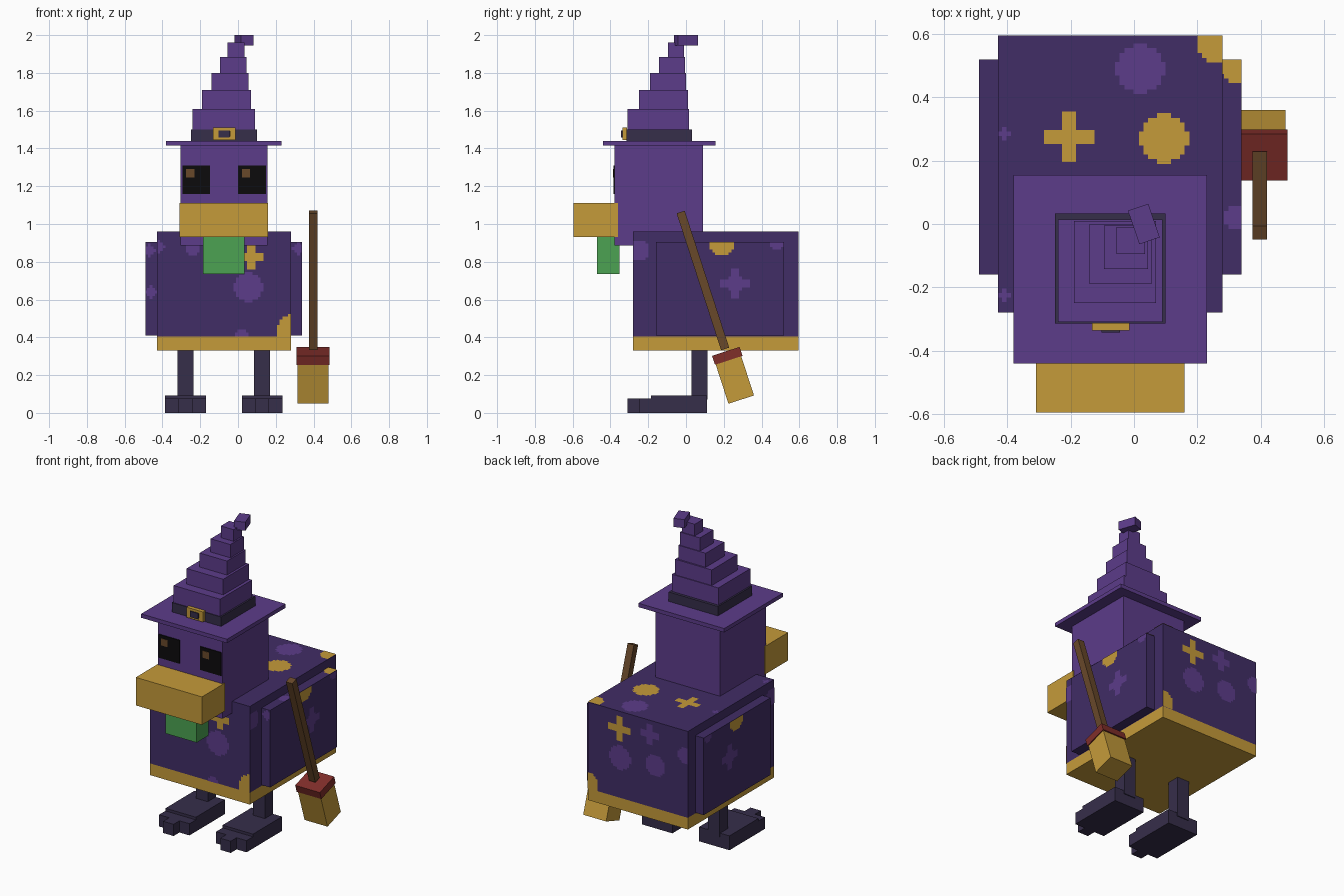
import bpy, bmesh, math
from mathutils import Vector, Matrix

if "Cube" in bpy.data.objects:
    bpy.data.objects.remove(bpy.data.objects["Cube"])


def material(name, r, g, b):
    lin = [((c / 255 + 0.055) / 1.055) ** 2.4 for c in (r, g, b)]
    m = bpy.data.materials.new(name)
    m.diffuse_color = (*lin, 1)
    m.use_nodes = True
    m.node_tree.nodes["Principled BSDF"].inputs["Base Color"].default_value = m.diffuse_color
    return m


ROBE = material("dark purple", 65, 45, 102)
PURPLE = material("purple", 92, 60, 138)
GOLD = material("gold", 197, 155, 58)
CHARCOAL = material("charcoal", 54, 46, 74)
GREEN = material("green", 76, 162, 82)
RED = material("red", 128, 46, 42)
BROWN = material("brown", 104, 72, 42)
BLACK = material("black", 12, 11, 12)


def finish(name, bm, mat):
    mesh = bpy.data.meshes.new(name)
    bm.to_mesh(mesh)
    bm.free()
    mesh.materials.append(mat)
    obj = bpy.data.objects.new(name, mesh)
    bpy.context.collection.objects.link(obj)
    return obj


def box(name, x, y, z, mat, rot=None):
    """Box from (min, max) ranges, optionally turned about its centre."""
    size = [b - a for a, b in (x, y, z)]
    mid = [(a + b) / 2 for a, b in (x, y, z)]
    bm = bmesh.new()
    bmesh.ops.create_cube(bm, size=1, matrix=Matrix.Diagonal((*size, 1)))
    obj = finish(name, bm, mat)
    obj.location = mid
    if rot:
        obj.rotation_euler = rot
    return obj


def patch(name, axis, pos, side, centre, radius, mat, bounds, cross=False):
    """Blocky cloth patch on the plane axis=pos, facing side, kept within bounds."""
    step, n = 0.0145, int(radius / 0.0145) + 1
    (u0, u1), (v0, v1) = bounds
    others = [i for i in range(3) if i != axis]
    bm = bmesh.new()
    for i in range(-n, n + 1):
        for j in range(-n, n + 1):
            a, b = i * step, j * step
            if math.hypot(a, b) > radius:
                continue
            if cross and min(abs(a), abs(b)) > radius * 0.32:
                continue
            lo = (max(u0, centre[0] + a - step / 2), max(v0, centre[1] + b - step / 2))
            hi = (min(u1, centre[0] + a + step / 2), min(v1, centre[1] + b + step / 2))
            if hi[0] - lo[0] < 1e-4 or hi[1] - lo[1] < 1e-4:
                continue
            verts = []
            for u, v in (lo, (hi[0], lo[1]), hi, (lo[0], hi[1])):
                p = Vector((0, 0, 0))
                p[axis], p[others[0]], p[others[1]] = pos + side * 0.003, u, v
                verts.append(bm.verts.new(p))
            f = bm.faces.new(verts)
            f.normal_update()
            if f.normal[axis] * side < 0:
                f.normal_flip()
    bmesh.ops.remove_doubles(bm, verts=bm.verts, dist=1e-4)
    bmesh.ops.dissolve_limit(bm, angle_limit=0.01, verts=bm.verts, edges=bm.edges)
    finish(name, bm, mat)


MID = -0.075  # centre line of the bird
BX, BY, BZ = (-0.43, 0.28), (-0.28, 0.595), (0.405, 0.96)
WY, WZ = (-0.16, 0.52), (0.41, 0.905)

# Robe body, hem and wings
box("body", BX, BY, BZ, ROBE)
box("robe_hem", BX, BY, (0.33, 0.405), GOLD)
box("left_wing", (-0.49, -0.42), WY, WZ, ROBE)
box("right_wing", (0.27, 0.34), WY, WZ, ROBE)

# Patches on the robe front
for c, r, m, cr in [((0.055, 0.665), 0.075, PURPLE, False), ((0.02, 0.405), 0.04, PURPLE, False),
                    ((0.07, 0.825), 0.065, GOLD, True), ((0.30, 0.43), 0.095, GOLD, False),
                    ((-0.24, 0.87), 0.04, PURPLE, False), ((-0.42, 0.88), 0.03, PURPLE, False)]:
    patch("front_patch", 1, BY[0], -1, c, r, m, (BX, BZ), cr)

# Patches on the robe top
for c, r, m, cr in [((0.02, 0.49), 0.077, PURPLE, False), ((0.095, 0.27), 0.077, GOLD, False),
                    ((-0.205, 0.275), 0.075, GOLD, True), ((0.28, 0.59), 0.085, GOLD, False),
                    ((-0.41, 0.285), 0.02, PURPLE, False), ((-0.41, -0.225), 0.02, PURPLE, False)]:
    patch("top_patch", 2, BZ[1], 1, c, r, m, (BX, BY), cr)

# Patches on the robe back
for c, r, m, cr in [((0.055, 0.85), 0.075, GOLD, True), ((0.05, 0.665), 0.075, PURPLE, False),
                    ((-0.16, 0.87), 0.07, PURPLE, True), ((-0.2, 0.68), 0.07, PURPLE, False),
                    ((-0.41, 0.8), 0.05, PURPLE, False), ((0.29, 0.43), 0.085, GOLD, False)]:
    patch("back_patch", 1, BY[1], 1, c, r, m, (BX, BZ), cr)

# Patches on both sides of the robe and wings
for s, body_x, wing_x in [(-1, BX[0], -0.49), (1, BX[1], 0.34)]:
    patch("side_patch", 0, body_x, s, (-0.25, 0.86), 0.055, PURPLE, (BY, BZ))
    patch("wing_spot", 0, wing_x, s, (0.26, 0.685), 0.075, PURPLE, (WY, WZ), True)
    patch("wing_spot_core", 0, wing_x, s, (0.26, 0.685), 0.05, PURPLE, (WY, WZ))
    patch("wing_gold_patch", 0, wing_x, s, (0.19, 0.9), 0.065, GOLD, (WY, WZ))
    patch("wing_corner_patch", 0, wing_x, s, (0.48, 0.9), 0.04, PURPLE, (WY, WZ))
RW, LW = (0.28, 0.34), (-0.49, -0.43)
patch("wing_top_gold", 2, WZ[1], 1, (0.32, 0.51), 0.06, GOLD, (RW, WY))
patch("wing_top_spot", 2, WZ[1], 1, (0.32, 0.02), 0.04, PURPLE, (RW, WY))
patch("wing_front_spot", 1, WY[0], -1, (-0.46, 0.64), 0.03, PURPLE, (LW, WZ))
patch("wing_front_spot", 1, WY[0], -1, (-0.47, 0.86), 0.03, PURPLE, (LW, WZ))
patch("wing_front_spot", 1, WY[0], -1, (0.32, 0.87), 0.03, PURPLE, (RW, WZ))

# Head, beak and wattle
box("head", (-0.305, 0.155), (-0.378, 0.09), (0.885, 1.42), PURPLE)
box("beak", (-0.31, 0.16), (-0.595, -0.36), (0.93, 1.11), GOLD)
box("wattle", (-0.185, 0.035), (-0.47, -0.352), (0.735, 0.93), GREEN)

# Eyes
for side, x in (("left", -0.295), ("right", 0.0)):
    box(side + "_eye", (x, x + 0.147), (-0.384, -0.376), (1.16, 1.31), BLACK)
    box(side + "_pupil", (x + 0.02, x + 0.064), (-0.387, -0.38), (1.245, 1.29), BROWN)

# Stepped hat
box("hat_brim", (-0.38, 0.23), (-0.44, 0.155), (1.415, 1.44), PURPLE)
box("hat_band", (-0.25, 0.10), (-0.315, 0.033), (1.44, 1.5), CHARCOAL)
tiers = [(-0.24, 0.09, -0.31, 0.015, 1.61), (-0.19, 0.07, -0.25, 0.01, 1.71),
         (-0.14, 0.055, -0.19, 0.0, 1.80), (-0.095, 0.045, -0.142, -0.005, 1.885),
         (-0.055, 0.035, -0.095, -0.01, 1.96)]
base = 1.5
for x0, x1, y0, y1, top in tiers:
    box("hat_tier", (x0, x1), (y0, y1), (base, top), PURPLE)
    base = top
box("hat_tip", (-0.003, 0.065), (-0.056, 0.056), (1.945, 2.0), PURPLE, (0, 0, math.radians(19)))

# Buckle frame with dark centre
for z in ((1.445, 1.463), (1.492, 1.51)):
    box("buckle_bar", (-0.132, -0.014), (-0.336, -0.312), z, GOLD)
for x in ((-0.132, -0.104), (-0.042, -0.014)):
    box("buckle_post", x, (-0.336, -0.312), (1.463, 1.492), GOLD)
box("buckle_pin", (-0.102, -0.044), (-0.343, -0.312), (1.457, 1.495), CHARCOAL)

# Legs and stepped feet
for side, x in (("left", -0.278), ("right", 0.128)):
    box(side + "_leg", (x - 0.042, x + 0.042), (0.03, 0.115), (0.07, 0.335), CHARCOAL)
    box(side + "_foot", (x - 0.108, x + 0.108), (-0.185, 0.11), (0, 0.092), CHARCOAL)
    box(side + "_toes", (x - 0.108, x + 0.108), (-0.25, -0.185), (0, 0.075), CHARCOAL)
    box(side + "_middle_toe", (x - 0.037, x + 0.037), (-0.31, -0.25), (0, 0.075), CHARCOAL)

# Leaning broom
lean = (math.radians(18), 0, 0)
box("broom_handle", (0.375, 0.42), (0.067, 0.112), (0.32, 1.082), BROWN, lean)
box("broom_binding", (0.31, 0.485), (0.142, 0.295), (0.277, 0.327), RED, lean)
box("broom_straw", (0.316, 0.479), (0.187, 0.329), (0.065, 0.287), GOLD, lean)
